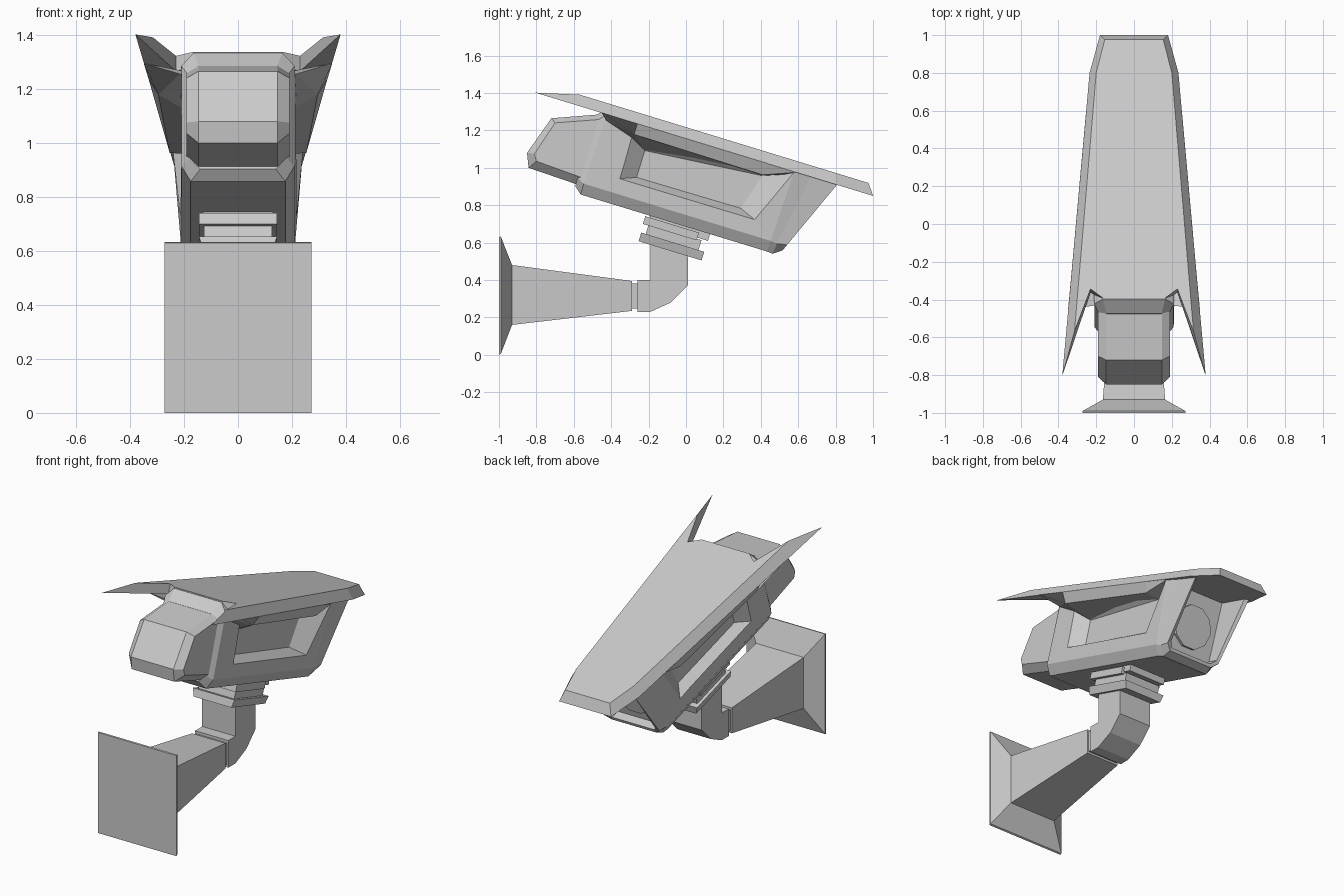
import bpy, bmesh, math
from mathutils import Matrix

if "Cube" in bpy.data.objects:
    bpy.data.objects.remove(bpy.data.objects["Cube"])

# camera head is tilted about the x axis: local (x, u, v) -> world
TILT = Matrix.Rotation(math.radians(-17), 4, 'X')


def loft(name, rings, tilt=False):
    """Skin a list of equal-length closed rings and cap both ends."""
    bm = bmesh.new()
    vs = [[bm.verts.new(p) for p in ring] for ring in rings]
    n = len(vs[0])
    for a, b in zip(vs, vs[1:]):
        for i in range(n):
            j = (i + 1) % n
            bm.faces.new((a[i], a[j], b[j], b[i]))
    bm.faces.new(vs[0])
    bm.faces.new(vs[-1])
    if tilt:
        bm.transform(TILT)
    bmesh.ops.recalc_face_normals(bm, faces=bm.faces)
    me = bpy.data.meshes.new(name)
    bm.to_mesh(me)
    bm.free()
    ob = bpy.data.objects.new(name, me)
    bpy.context.collection.objects.link(ob)
    return ob


def sym(half):
    """Complete a half ring by mirroring it over x = 0."""
    return half + [(-x, y, z) for x, y, z in reversed(half)]


def rect(y, hx, z0, z1):
    return sym([(hx, y, z0), (hx, y, z1)])


def side(x, profile):
    return [(x, y, z) for y, z in profile]


def slab(name, u0, u1, v0, v1, hx, low=0.0):
    """Tilted plate; low narrows its underside."""
    loft(name, [sym([(hx - low, u, v0), (hx, u, v1)]) for u in (u0, u1)], True)


# wall plate and tapering arm, neck
loft("wall_arm", [rect(-1.0, .272, 0, .63), rect(-.99, .272, .005, .632),
                  rect(-.93, .165, .16, .48), rect(-.29, .115, .235, .395)])
loft("arm_neck", [rect(-.30, .105, .248, .382), rect(-.25, .105, .248, .382)])

# elbow
elbow = [(-.26, .23), (-.19, .23), (-.08, .28), (.01, .37), (.01, .56),
         (-.19, .62), (-.19, .40), (-.26, .40)]
loft("elbow", [side(-.115, elbow), side(.115, elbow)])

# swivel plates under the body
slab("swivel_flange", -.42, -.068, .507, .555, .145, .015)
slab("swivel_neck", -.395, -.10, .55, .61, .125)
slab("swivel_top", -.425, -.125, .602, .645, .145)
slab("body_pad", -.40, -.066, .617, .665, .13)

# body: bevelled front, long shell, flared fold, slanted open rear with recess
body = loft("body", [
    sym([(.14, -.83, .69), (.18, -.83, .735), (.18, -.83, 1.05), (.145, -.83, 1.09)]),
    sym([(.175, -.79, .655), (.21, -.79, .715), (.21, -.78, 1.105), (.165, -.77, 1.158)]),
    sym([(.175, .25, .655), (.21, .255, .715), (.242, .268, 1.11), (.165, .27, 1.15)]),
    sym([(.165, .285, .652), (.20, .29, .71), (.225, .36, 1.11), (.165, .36, 1.145)]),
    sym([(.155, .33, .685), (.195, .345, .72), (.205, .508, 1.11), (.165, .51, 1.13)]),
    sym([(.145, .332, .705), (.175, .35, .735), (.185, .49, 1.108), (.15, .49, 1.12)]),
    sym([(.145, .275, .705), (.175, .275, .735), (.185, .275, 1.108), (.15, .275, 1.12)]),
], True)

# tapered pocket cut in each side
inner = [(-.53, .98), (-.53, .83), (.05, .835), (.11, 1.035)]
outer = [(-.625, 1.055), (-.62, .795), (.144, .797), (.23, 1.085)]
far = [(a + (c - a) * 2, b + (d - b) * 2) for (a, b), (c, d) in zip(inner, outer)]
bpy.context.view_layer.objects.active = body
for s in (1, -1):
    cutter = loft("pocket_cutter", [side(s * .15, inner), side(s * .29, far)], True)
    cutter.hide_render = True
    mod = body.modifiers.new("pocket", 'BOOLEAN')
    mod.operation, mod.object, mod.solver = 'DIFFERENCE', cutter, 'EXACT'
    bpy.ops.object.modifier_apply(modifier=mod.name)
    bpy.data.objects.remove(cutter)

# lip under each hood edge, hanging over the pocket
lip = [[(.349, -.81, 1.106), (.215, -.776, 1.075), (.17, -.776, 1.08)],
       [(.331, -.61, 1.106), (.295, -.61, 1.046), (.145, -.53, .98)],
       [(.269, .11, 1.106), (.253, .11, 1.04), (.145, .11, 1.035)],
       [(.255, .27, 1.106), (.245, .265, 1.10), (.20, .265, 1.09)]]
for s, name in ((1, "hood_lip_right"), (-1, "hood_lip_left")):
    loft(name, [[(s * x, u, v) for x, u, v in ring] for ring in lip], True)

# round cover on the recessed rear wall
loft("rear_disc", [[(.135 * math.cos(a), u, .89 + .135 * math.sin(a))
                    for a in (math.tau * i / 10 for i in range(10))]
                   for u in (.26, .295)], True)

# lens head with chamfered sides
wide = [(-.44, 1.287), (-.72, 1.265), (-.85, 1.08), (-.842, 1.0), (-.55, .90)]
inset = [(-.44, 1.26), (-.70, 1.24), (-.81, 1.075), (-.80, 1.035), (-.55, .945)]
loft("lens_head", [side(-.19, inset), side(-.147, wide),
                   side(.147, wide), side(.19, inset)])

# sun hood with two swept horns
rim = [(.18, .708), (.235, .50), (.38, -1.18), (.23, -.715), (.165, -.765)]
top = [(.155, .665), (.20, .482), (.315, -.949), (.23, -.715), (.165, -.765)]
loft("sun_hood", [sym([(x, u, 1.105) for x, u in rim]),
                  sym([(x, u, 1.164) for x, u in top])], True)
